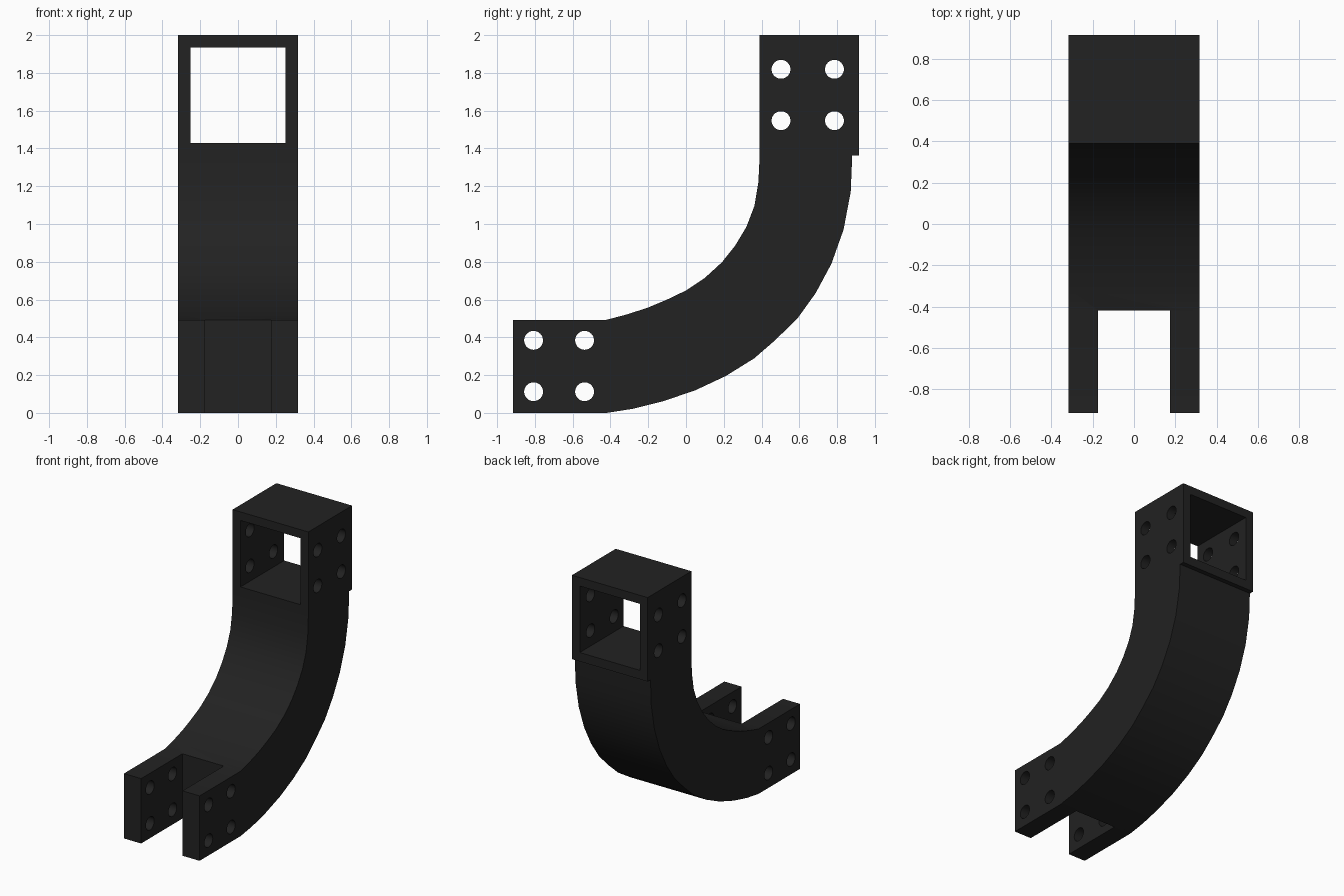
import bpy, bmesh, math
from mathutils import Matrix, Vector

if "Cube" in bpy.data.objects:
    bpy.data.objects.remove(bpy.data.objects["Cube"])

HALF = 0.318          # half width of the bracket
black = bpy.data.materials.new("matte black")
black.diffuse_color = (0.016, 0.016, 0.016, 1)
black.use_nodes = True
black.node_tree.nodes["Principled BSDF"].inputs["Base Color"].default_value = black.diffuse_color


def finish(name, bm):
    bmesh.ops.recalc_face_normals(bm, faces=bm.faces)
    mesh = bpy.data.meshes.new(name)
    bm.to_mesh(mesh)
    bm.free()
    mesh.materials.append(black)
    obj = bpy.data.objects.new(name, mesh)
    bpy.context.collection.objects.link(obj)
    return obj


def box(name, lo, hi):
    lo, hi = Vector(lo), Vector(hi)
    bm = bmesh.new()
    bmesh.ops.create_cube(bm, size=1, matrix=Matrix.Translation((lo + hi) / 2)
                          @ Matrix.Diagonal((*(hi - lo), 1)))
    return finish(name, bm)


def bolt_hole(name, y, z):
    bm = bmesh.new()
    bmesh.ops.create_cone(bm, cap_ends=True, segments=32, radius1=0.05, radius2=0.05, depth=1,
                          matrix=Matrix.Translation((0, y, z)) @ Matrix.Rotation(math.pi / 2, 4, 'Y'))
    return finish(name, bm)


# Curved arm: side profile (y, z), extruded across the width
upper_edge = [(-0.915, 0.493), (-0.42, 0.493), (-0.31, 0.522), (-0.2, 0.558), (-0.1, 0.6),
              (0, 0.648), (0.1, 0.715), (0.19, 0.797), (0.26, 0.885), (0.32, 0.985),
              (0.362, 1.095), (0.383, 1.22), (0.39, 1.36), (0.39, 2.0)]
lower_edge = [(0.915, 2.0), (0.915, 1.362), (0.88, 1.362), (0.872, 1.17), (0.834, 0.97),
              (0.77, 0.79), (0.687, 0.635), (0.59, 0.5), (0.47, 0.383), (0.36, 0.288),
              (0.21, 0.195), (0.05, 0.12), (-0.12, 0.062), (-0.28, 0.022), (-0.42, 0),
              (-0.915, 0)]
bm = bmesh.new()
face = bm.faces.new([bm.verts.new((-HALF, y, z)) for y, z in upper_edge + lower_edge])
side = bmesh.ops.extrude_face_region(bm, geom=[face])
bmesh.ops.translate(bm, vec=(2 * HALF, 0, 0),
                    verts=[v for v in side["geom"] if isinstance(v, bmesh.types.BMVert)])
arm = finish("curved_arm", bm)

# Cutters: fork slot, square window, bolt holes at both ends
cutters = [box("fork_slot", (-0.174, -1.2, -0.3), (0.174, -0.42, 0.8)),
           box("square_window", (-0.252, 0.1, 1.43), (0.252, 1.2, 1.935))]
for ys, zs in (((-0.807, -0.537), (0.112, 0.384)), ((0.503, 0.786), (1.547, 1.819))):
    cutters += [bolt_hole("bolt_hole", y, z) for y in ys for z in zs]

bpy.context.view_layer.objects.active = arm
for cutter in cutters:
    mod = arm.modifiers.new("cut", 'BOOLEAN')
    mod.operation, mod.solver, mod.object = 'DIFFERENCE', 'EXACT', cutter
    bpy.ops.object.modifier_apply(modifier=mod.name)
for cutter in cutters:
    bpy.data.objects.remove(cutter)

# Smooth the bends and holes, keep corners sharp
arm.select_set(True)
bpy.ops.object.shade_smooth_by_angle(angle=math.radians(30))
